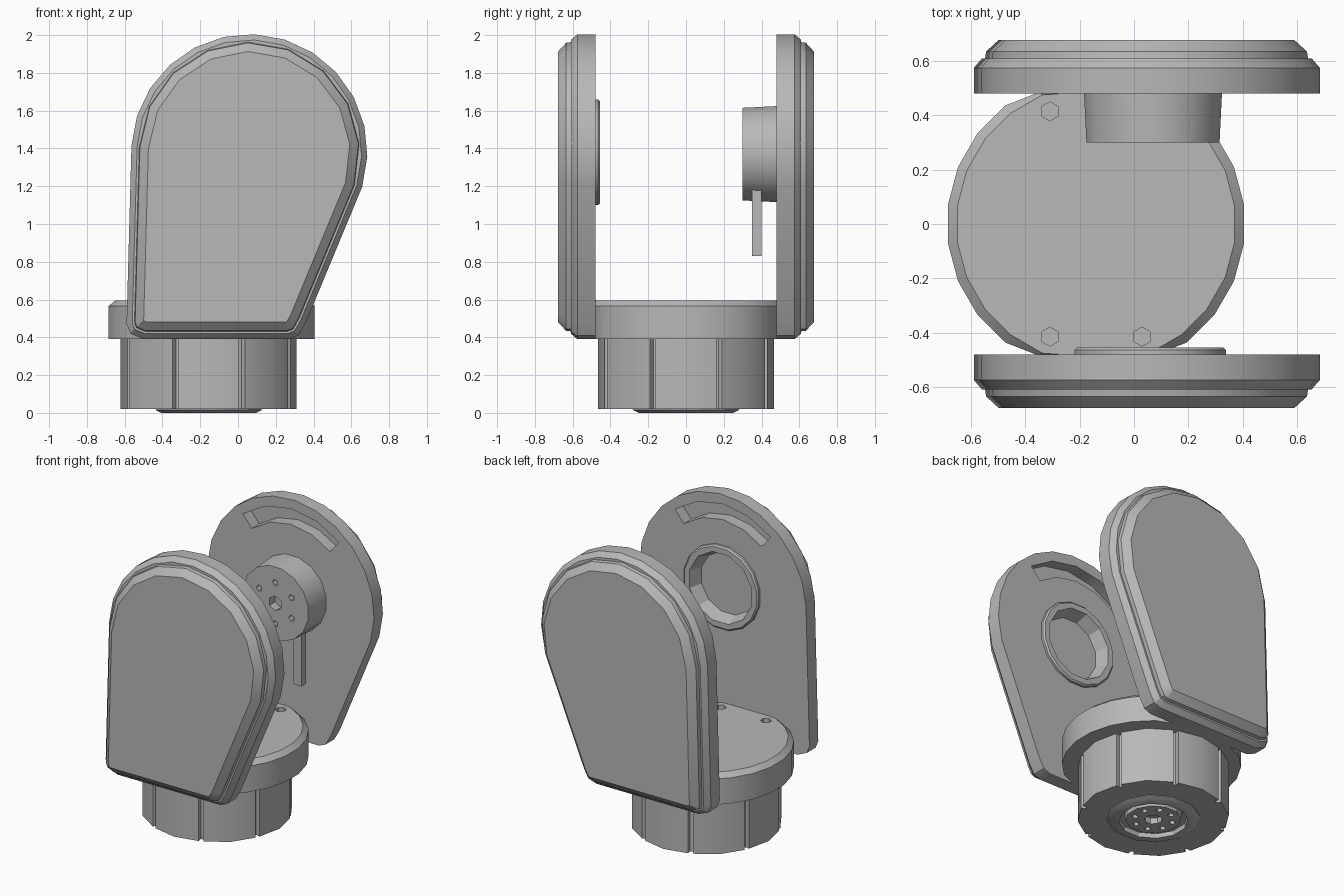
import bpy, bmesh, math
from mathutils import Vector

cube = bpy.data.objects.get("Cube")
if cube:
    bpy.data.objects.remove(cube, do_unlink=True)

grey = bpy.data.materials.new("plain_grey")
grey.use_nodes = True
COLOUR = (0.48, 0.48, 0.48, 1)
grey.diffuse_color = COLOUR
grey.node_tree.nodes["Principled BSDF"].inputs["Base Color"].default_value = COLOUR


def loft(name, rings):
    """Closed solid through a stack of equal-sized rings."""
    bm = bmesh.new()
    rows = [[bm.verts.new(p) for p in ring] for ring in rings]
    n = len(rows[0])
    bm.faces.new(rows[0])
    bm.faces.new(rows[-1])
    for a, b in zip(rows, rows[1:]):
        for i in range(n):
            j = (i + 1) % n
            bm.faces.new((a[i], a[j], b[j], b[i]))
    bmesh.ops.recalc_face_normals(bm, faces=bm.faces)
    mesh = bpy.data.meshes.new(name)
    bm.to_mesh(mesh)
    bm.free()
    mesh.materials.append(grey)
    obj = bpy.data.objects.new(name, mesh)
    bpy.context.collection.objects.link(obj)
    return obj


def place(points, axis, level):
    """Lift 2D points to 3D, at a level along y or z."""
    if axis == "y":
        return [Vector((u, level, v)) for u, v in points]
    return [Vector((u, v, level)) for u, v in points]


def circle(centre, r, n):
    return [(centre[0] + r * math.cos(math.tau * (i + 0.5) / n),
             centre[1] + r * math.sin(math.tau * (i + 0.5) / n)) for i in range(n)]


def turned(name, axis, centre, profile, n):
    """Round part from (radius, level) pairs."""
    return loft(name, [place(circle(centre, r, n), axis, h) for r, h in profile])


def cut(target, cutter, keep=False):
    mod = target.modifiers.new("cut", "BOOLEAN")
    mod.operation = "DIFFERENCE"
    mod.solver = "EXACT"
    mod.object = cutter
    bpy.context.view_layer.update()
    bpy.context.view_layer.objects.active = target
    bpy.ops.object.modifier_apply(modifier=mod.name)
    if not keep:
        bpy.data.objects.remove(cutter, do_unlink=True)


PIVOT = (0.06, 1.38)


def arc(r, start, end, steps):
    return [(PIVOT[0] + r * math.cos(math.radians(start + (end - start) * i / steps)),
             PIVOT[1] + r * math.sin(math.radians(start + (end - start) * i / steps)))
            for i in range(steps + 1)]


def outline(steps):
    """Side plate silhouette, anticlockwise."""
    foot = [(-0.59, 0.47), (-0.57, 0.42), (-0.5, 0.39), (0.27, 0.39), (0.32, 0.41), (0.36, 0.48)]
    return foot + arc(0.625, -17, 177, steps)


def inset(points, d):
    """Move every edge of a convex outline inwards by d."""
    out = []
    for i, p in enumerate(points):
        p = Vector(p)
        e1 = (p - Vector(points[i - 1])).normalized()
        e2 = (Vector(points[(i + 1) % len(points)]) - p).normalized()
        n1, n2 = Vector((-e1.y, e1.x)), Vector((-e2.y, e2.x))
        q = p + (n1 + n2) * d / (1 + n1.dot(n2))
        out.append((q.x, q.y))
    return out


# Side plates with chamfered covers and arc slots
plates = {}
for name, side in (("front", -1), ("back", 1)):
    plate = loft(name + "_plate", [place(inset(outline(13), d), "y", side * y)
                 for d, y in ((0, 0.48), (0, 0.575), (0.03, 0.61))])
    loft(name + "_cover", [place(inset(outline(9), d), "y", side * y)
         for d, y in ((0.04, 0.6), (0.045, 0.635), (0.09, 0.677))])
    slot = arc(0.56, 50, 130, 4) + arc(0.455, 130, 50, 4)
    cut(plate, loft("slot_cutter", [place(slot, "y", side * y) for y in (0.4, 0.56)]))
    plates[name] = plate

# Round socket on the inside of the front plate
socket = turned("socket_rim", "y", PIVOT, ((0.285, -0.5), (0.285, -0.465), (0.275, -0.455)), 16)
bore = turned("bore_cutter", "y", PIVOT, ((0.21, -0.54), (0.245, -0.44)), 12)
cut(socket, bore, keep=True)
cut(plates["front"], bore)

# Motor hub on the inside of the back plate, with screw holes
hub = turned("motor_hub", "y", (0.07, 1.37), ((0.26, 0.5), (0.25, 0.3)), 16)
cut(hub, turned("hole_cutter", "y", (0.07, 1.37), ((0.05, 0.36), (0.05, 0.25)), 6))
for x, z in circle((0.07, 1.37), 0.14, 6):
    cut(hub, turned("hole_cutter", "y", (x, z), ((0.022, 0.34), (0.022, 0.25)), 5))

# Cable hanging below the hub
strip = [(0.17, 0.35), (0.23, 0.35), (0.23, 0.4), (0.17, 0.4)]
loft("cable", [place(strip, "z", z) for z in (0.83, 1.2)])

# Turntable, trimmed flat where it meets the plates
trim = lambda pts: [(x, max(-0.485, min(0.485, y))) for x, y in pts]
deck = loft("turntable", [place(trim(circle((-0.14, 0), r, 24)), "z", z)
            for r, z in ((0.55, 0.39), (0.55, 0.565), (0.515, 0.595))])
for x in (-0.31, 0.03):
    for y in (-0.415, 0.415):
        cut(deck, turned("hole_cutter", "z", (x, y), ((0.035, 0.5), (0.035, 0.65)), 6))

# Lower drum with eight narrow grooves
AXIS = (-0.155, 0)
drum_outline = []
for k in range(8):
    for angle, r in ((-2, 0.46), (-1.2, 0.43), (1.2, 0.43), (2, 0.46), (22.5, 0.466)):
        a = math.radians(22.5 + 45 * k + angle)
        drum_outline.append((AXIS[0] + r * math.cos(a), r * math.sin(a)))
drum = loft("drum", [place(drum_outline, "z", z) for z in (0.02, 0.4)])
cut(drum, turned("recess_cutter", "z", AXIS, ((0.27, -0.05), (0.27, 0.06)), 12))

# Bearing ring and drilled horn underneath
ring = turned("bearing_ring", "z", AXIS, ((0.29, 0.03), (0.29, 0.015), (0.26, 0)), 12)
cut(ring, turned("ring_cutter", "z", AXIS, ((0.22, -0.05), (0.2, 0.1)), 12))
horn = turned("horn", "z", AXIS, ((0.18, 0.07), (0.17, 0.01)), 12)
cut(horn, turned("hole_cutter", "z", AXIS, ((0.055, -0.05), (0.055, 0.05)), 8))
for x, y in circle(AXIS, 0.12, 8):
    cut(horn, turned("hole_cutter", "z", (x, y), ((0.022, -0.05), (0.022, 0.04)), 5))

# Soft shading along the rounded rims, crisp edges elsewhere
bpy.ops.object.select_all(action="DESELECT")
for obj in bpy.context.collection.objects:
    if obj.type == "MESH":
        obj.select_set(True)
        bpy.context.view_layer.objects.active = obj
bpy.ops.object.shade_smooth_by_angle(angle=math.radians(28))
